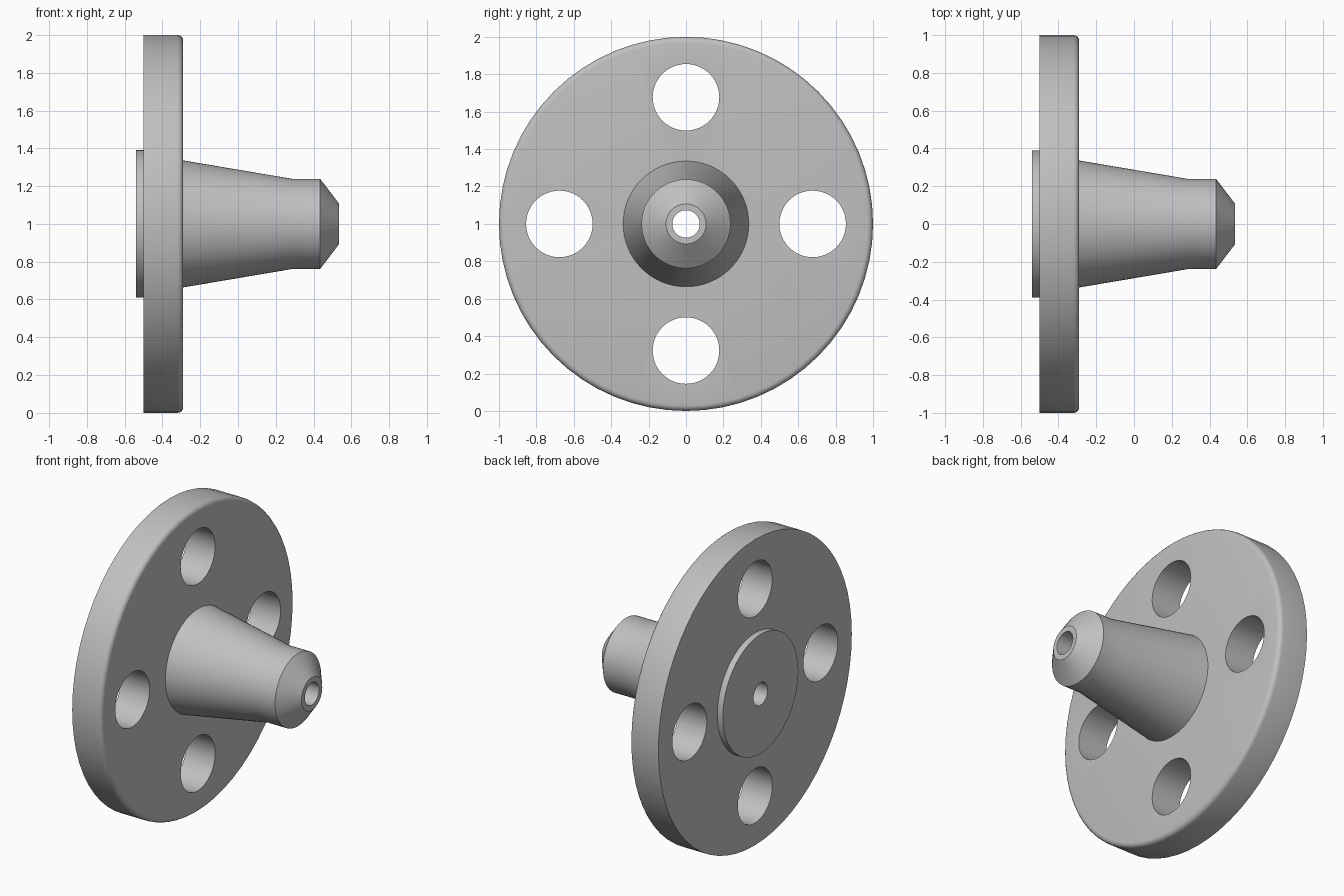
import bpy, bmesh
from math import pi, sin, cos, radians
from mathutils import Matrix, Vector

cube = bpy.data.objects.get("Cube")
if cube:
    bpy.data.objects.remove(cube, do_unlink=True)

STEEL = (0.53, 0.53, 0.53, 1.0)
steel = bpy.data.materials.new("grey steel")
steel.use_nodes = True
steel.diffuse_color = STEEL
steel.node_tree.nodes["Principled BSDF"].inputs["Base Color"].default_value = STEEL

AXIS_Z = 1.0
BORE = 0.073


def lathe(name, profile, segments):
    """Revolve a closed (x, radius) profile around the horizontal pipe axis."""
    bm = bmesh.new()
    rings = []
    for i in range(segments):
        a = 2 * pi * i / segments
        rings.append([bm.verts.new((x, r * sin(a), AXIS_Z + r * cos(a))) for x, r in profile])
    n = len(profile)
    for i in range(segments):
        a, b = rings[i], rings[(i + 1) % segments]
        for j in range(n):
            k = (j + 1) % n
            bm.faces.new((a[j], a[k], b[k], b[j]))
    bmesh.ops.recalc_face_normals(bm, faces=bm.faces)
    mesh = bpy.data.meshes.new(name)
    bm.to_mesh(mesh)
    bm.free()
    obj = bpy.data.objects.new(name, mesh)
    bpy.context.collection.objects.link(obj)
    mesh.materials.append(steel)
    return obj


# Rounded front rim of the flange
FILLET = 0.03
rim = [(-0.29 - FILLET + FILLET * sin(t), 1 - FILLET + FILLET * cos(t))
       for t in (radians(22.5 * i) for i in range(5))]

# Flange disc, raised face, tapered neck, welding bevel and bore in one profile
profile = [(-0.54, BORE), (-0.54, 0.39), (-0.5, 0.39), (-0.5, 1.0)] + rim + [
    (-0.29, 0.336), (0.29, 0.238), (0.435, 0.238), (0.535, 0.107), (0.535, BORE)]
flange = lathe("weld_neck_flange", profile, 64)

# Four bolt holes
bm = bmesh.new()
for i in range(4):
    a = i * pi / 2
    place = Matrix.Translation(Vector((-0.4, 0.677 * sin(a), AXIS_Z + 0.677 * cos(a))))
    bmesh.ops.create_cone(bm, cap_ends=True, segments=48, radius1=0.178, radius2=0.178,
                          depth=0.6, matrix=place @ Matrix.Rotation(pi / 2, 4, 'Y'))
mesh = bpy.data.meshes.new("bolt_hole_cutter")
bm.to_mesh(mesh)
bm.free()
mesh.materials.append(steel)
cutter = bpy.data.objects.new("bolt_hole_cutter", mesh)
bpy.context.collection.objects.link(cutter)

cut = flange.modifiers.new("bolt holes", 'BOOLEAN')
cut.operation = 'DIFFERENCE'
cut.solver = 'EXACT'
cut.object = cutter

bpy.ops.object.select_all(action='DESELECT')
flange.select_set(True)
bpy.context.view_layer.objects.active = flange
bpy.ops.object.modifier_apply(modifier=cut.name)
bpy.data.objects.remove(cutter, do_unlink=True)

# Smooth round walls with crisp machined edges; the shallow neck break stays crisp too
bpy.ops.object.shade_smooth_by_angle(angle=radians(30))
